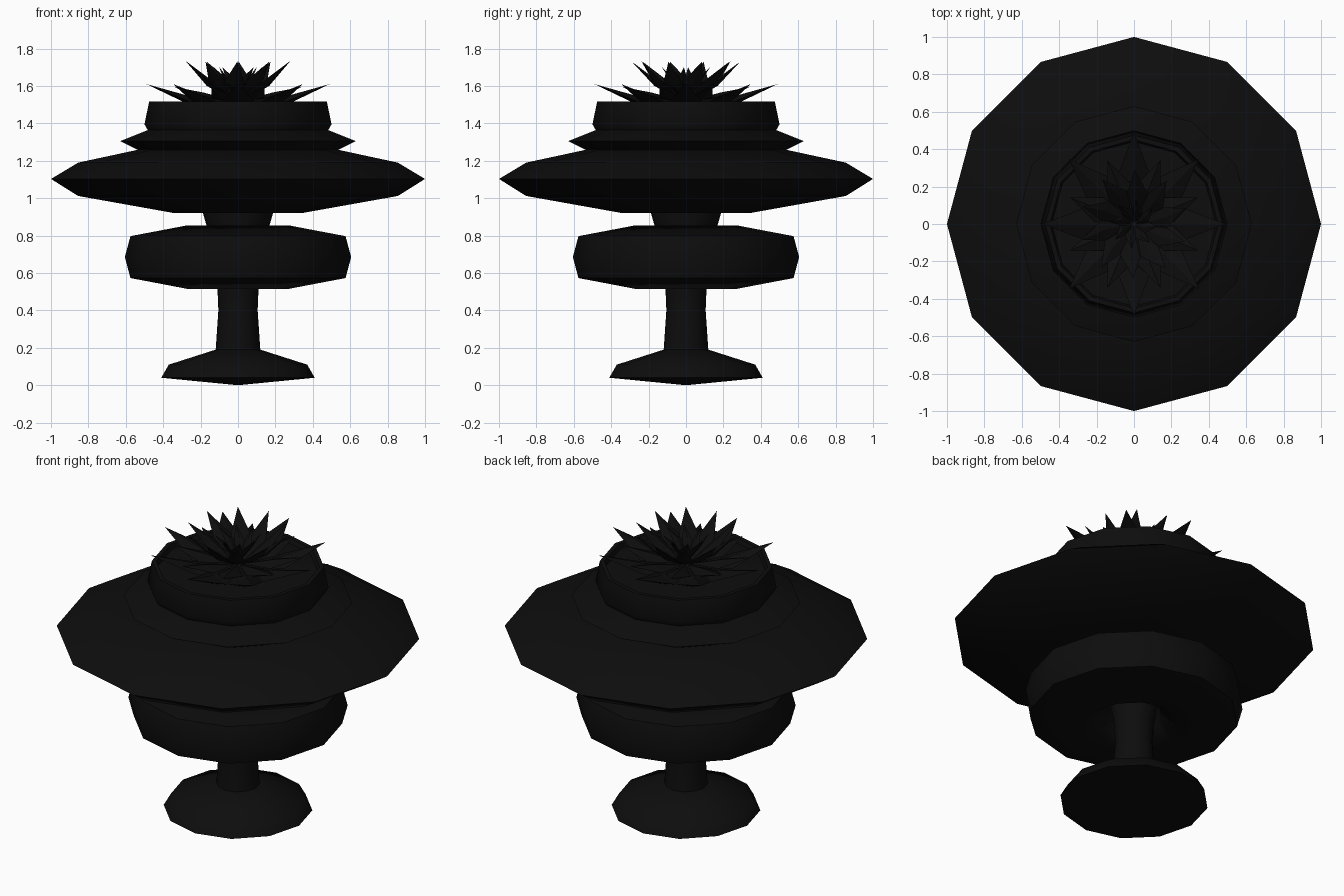
import bpy, bmesh
from math import sin, cos, pi, radians

if "Cube" in bpy.data.objects:
    bpy.data.objects.remove(bpy.data.objects["Cube"])

SIDES = 12

black = bpy.data.materials.new("soot_black")
black.use_nodes = True
COLOUR = (0.004, 0.004, 0.004, 1)
black.diffuse_color = COLOUR
black.node_tree.nodes["Principled BSDF"].inputs["Base Color"].default_value = COLOUR


def finish(name, bm, smooth):
    bmesh.ops.recalc_face_normals(bm, faces=bm.faces)
    mesh = bpy.data.meshes.new(name)
    bm.to_mesh(mesh)
    bm.free()
    mesh.materials.append(black)
    obj = bpy.data.objects.new(name, mesh)
    bpy.context.collection.objects.link(obj)
    if smooth:
        bpy.ops.object.select_all(action="DESELECT")
        obj.select_set(True)
        bpy.context.view_layer.objects.active = obj
        bpy.ops.object.shade_smooth_by_angle(angle=radians(60))
    return obj


def lathe(name, profile, closed=False):
    """Turn (radius, height) points round the z axis."""
    bm = bmesh.new()
    verts = [bm.verts.new((r, 0, z)) for r, z in profile]
    pairs = list(zip(verts, verts[1:]))
    if closed:
        pairs.append((verts[-1], verts[0]))
    edges = [bm.edges.new(p) for p in pairs]
    bmesh.ops.spin(bm, geom=verts + edges, cent=(0, 0, 0), axis=(0, 0, 1),
                   angle=2 * pi, steps=SIDES, use_merge=True)
    bmesh.ops.remove_doubles(bm, verts=bm.verts, dist=0.0005)
    return finish(name, bm, True)


def rosette(name, count, root, middle, tip, width, fold, turn, swirl=0):
    """Ring of pointed, creased leaves; root, middle and tip are (radius, height)."""
    bm = bmesh.new()
    for i in range(count):
        a = 2 * pi * i / count + turn

        def at(point, side=0, lift=0, twist=0):
            r, z = point
            c, s = cos(a + twist), sin(a + twist)
            return bm.verts.new((r * c - side * s, r * s + side * c, z + lift))

        base = at(root)
        end = at(tip, twist=swirl)
        left = at(middle, width, twist=swirl / 2)
        right = at(middle, -width, twist=swirl / 2)
        ridge = at(middle, 0, fold, swirl / 2)
        keel = at(middle, 0, -0.02, swirl / 2)
        for crease in (ridge, keel):
            for edge in (left, right):
                bm.faces.new((base, edge, crease))
                bm.faces.new((edge, end, crease))
    return finish(name, bm, False)


# Pedestal
lathe("foot", [(0, 0), (0.41, 0.04), (0.37, 0.11), (0.12, 0.19), (0, 0.19)])
lathe("stem", [(0.12, 0.18), (0.105, 0.4), (0.11, 0.52), (0.17, 0.86),
               (0.19, 0.93), (0.19, 1.1)])

# Lower ring, open in the middle around the stem
lathe("lower_ring", [(0.27, 0.515), (0.575, 0.573), (0.605, 0.685), (0.575, 0.797),
                     (0.27, 0.855), (0.15, 0.797), (0.13, 0.685), (0.15, 0.6)], True)

# Wide dish
lathe("wide_dish", [(0, 0.92), (0.34, 0.92), (0.855, 1.012), (1, 1.103),
                    (0.855, 1.19), (0.53, 1.26), (0, 1.26)])

# Collar and planter bowl
lathe("collar", [(0.53, 1.255), (0.63, 1.305), (0.48, 1.365), (0.4, 1.37)])
lathe("planter", [(0.48, 1.36), (0.5, 1.395), (0.475, 1.517), (0.45, 1.517),
                  (0.44, 1.49), (0, 1.5)])

# Spiky plant
rosette("outer_leaves", 8, (0.02, 1.51), (0.24, 1.51), (0.49, 1.61), 0.095, 0.03, 0)
rosette("middle_leaves", 8, (0.02, 1.52), (0.2, 1.54), (0.37, 1.595), 0.07, 0.025, pi / 8)
rosette("upper_leaves", 10, (0.02, 1.52), (0.17, 1.62), (0.29, 1.73), 0.055, 0.02, 0.1, 0.2)
rosette("heart_leaves", 8, (0.01, 1.54), (0.07, 1.63), (0.13, 1.7), 0.03, 0.015, 0.3, 0.4)
